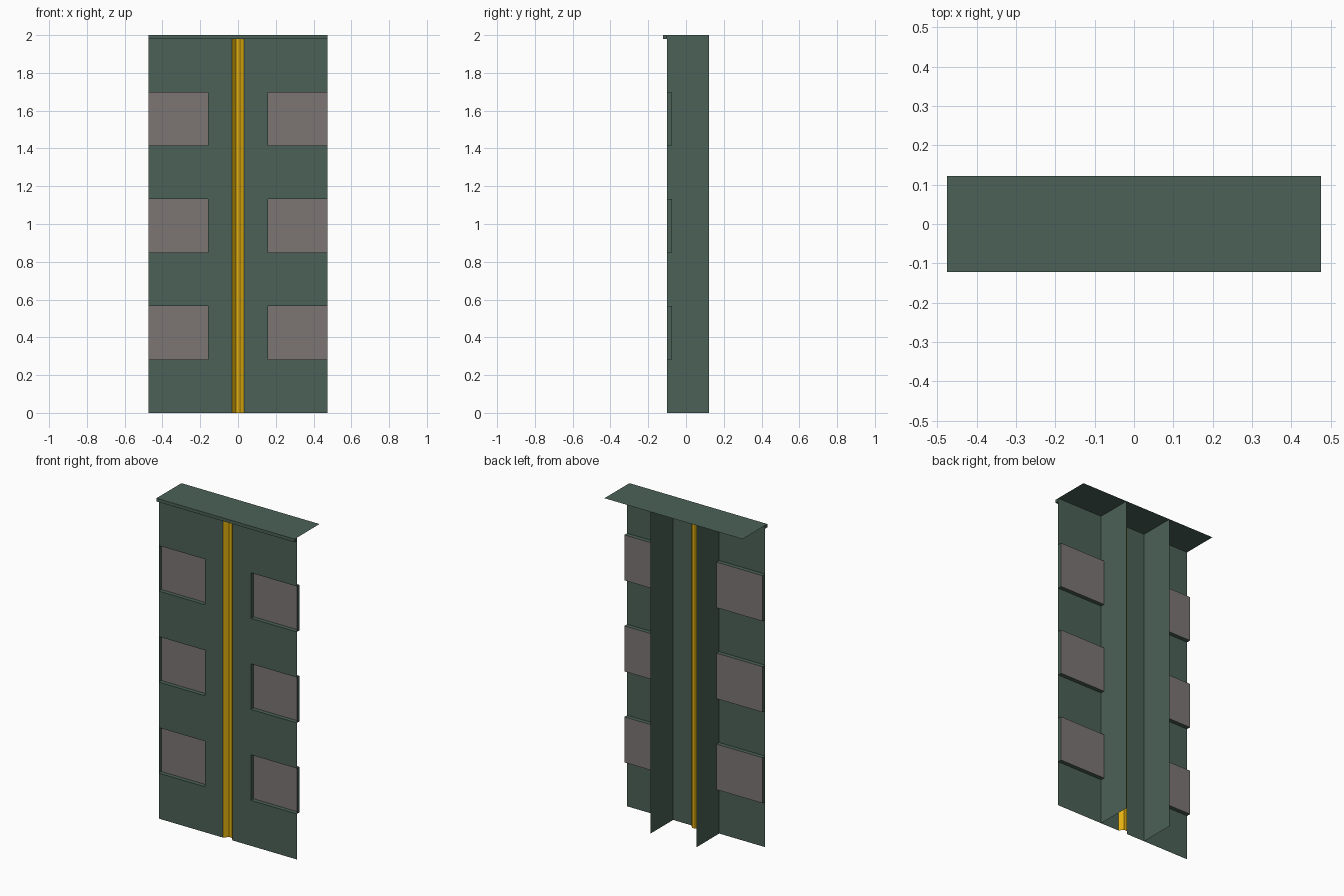
import bpy

if "Cube" in bpy.data.objects:
    bpy.data.objects.remove(bpy.data.objects["Cube"])

W, D, H = 0.475, 0.1225, 2.0      # half width, half depth, height
FRONT, INSET = -0.10, -0.074      # front skin and recess depth
LIP = 1.98                        # underside of the cap lip
FIN, GROOVE = W / 3, 0.032        # fin position, half width of centre groove
ROWS = [LIP * i / 7 for i in range(8)]


def material(name, rgb):
    m = bpy.data.materials.new(name)
    m.diffuse_color = (*rgb, 1)
    m.use_nodes = True
    m.node_tree.nodes["Principled BSDF"].inputs["Base Color"].default_value = m.diffuse_color
    return m


GREEN = material("dark_green", (0.07, 0.12, 0.095))
GREY = material("warm_grey", (0.20, 0.18, 0.175))
YELLOW = material("yellow", (0.75, 0.43, 0.005))


def quads(name, faces, mat, mirror=True):
    """Object from four-corner faces, optionally mirrored across x."""
    verts = [v for f in faces for v in f]
    mesh = bpy.data.meshes.new(name)
    mesh.from_pydata(verts, [], [range(i, i + 4) for i in range(0, len(verts), 4)])
    mesh.materials.append(mat)
    ob = bpy.data.objects.new(name, mesh)
    bpy.context.collection.objects.link(ob)
    if mirror:
        ob.modifiers.new("mirror", "MIRROR").use_axis[0] = True
    weld = ob.modifiers.new("weld", "WELD")
    weld.merge_threshold = 0.0005
    return ob


def facing(x0, x1, z0, z1, y):
    return [(x0, y, z0), (x1, y, z0), (x1, y, z1), (x0, y, z1)]


def sweep(points, z0, z1):
    """Vertical walls along an (x, y) profile."""
    return [[(*a, z0), (*b, z0), (*b, z1), (*a, z1)] for a, b in zip(points, points[1:])]


# Front skin: a full strip beside the groove, outer strip with window openings
skin = [facing(GROOVE, FIN, a, b, FRONT) for a, b in zip(ROWS, ROWS[1:])]
skin += [facing(FIN, W, ROWS[i], ROWS[i + 1], FRONT) for i in range(0, 7, 2)]
quads("front_panel", skin, GREEN)

# Recessed pockets: four shallow walls and a grey back plate
walls, plates = [], []
for i in (1, 3, 5):
    z0, z1 = ROWS[i], ROWS[i + 1]
    for x in (FIN, W):
        walls += sweep([(x, FRONT), (x, INSET)], z0, z1)
    for z in (z0, z1):
        walls.append([(FIN, FRONT, z), (W, FRONT, z), (W, INSET, z), (FIN, INSET, z)])
    plates.append(facing(FIN, W, z0, z1, INSET))
quads("recess_walls", walls, GREEN)
quads("recess_plates", plates, GREY)

# Yellow trapezoid groove down the middle
quads("centre_groove", sweep([(-GROOVE, FRONT), (-0.01, INSET), (0.01, INSET), (GROOVE, FRONT)],
                             0, LIP), YELLOW, mirror=False)

# Thin rear fins
quads("rear_fins", sweep([(FIN, FRONT), (FIN, D)], 0, H), GREEN)

# Top sheet with a boxed front lip
cap = [[(-W, -D, H), (W, -D, H), (W, D, H), (-W, D, H)],
       [(-W, -D, LIP), (-W, FRONT, LIP), (W, FRONT, LIP), (W, -D, LIP)]]
cap += sweep([(-W, FRONT), (-W, -D), (W, -D), (W, FRONT), (-W, FRONT)], LIP, H)
quads("top_cap", cap, GREEN, mirror=False)
